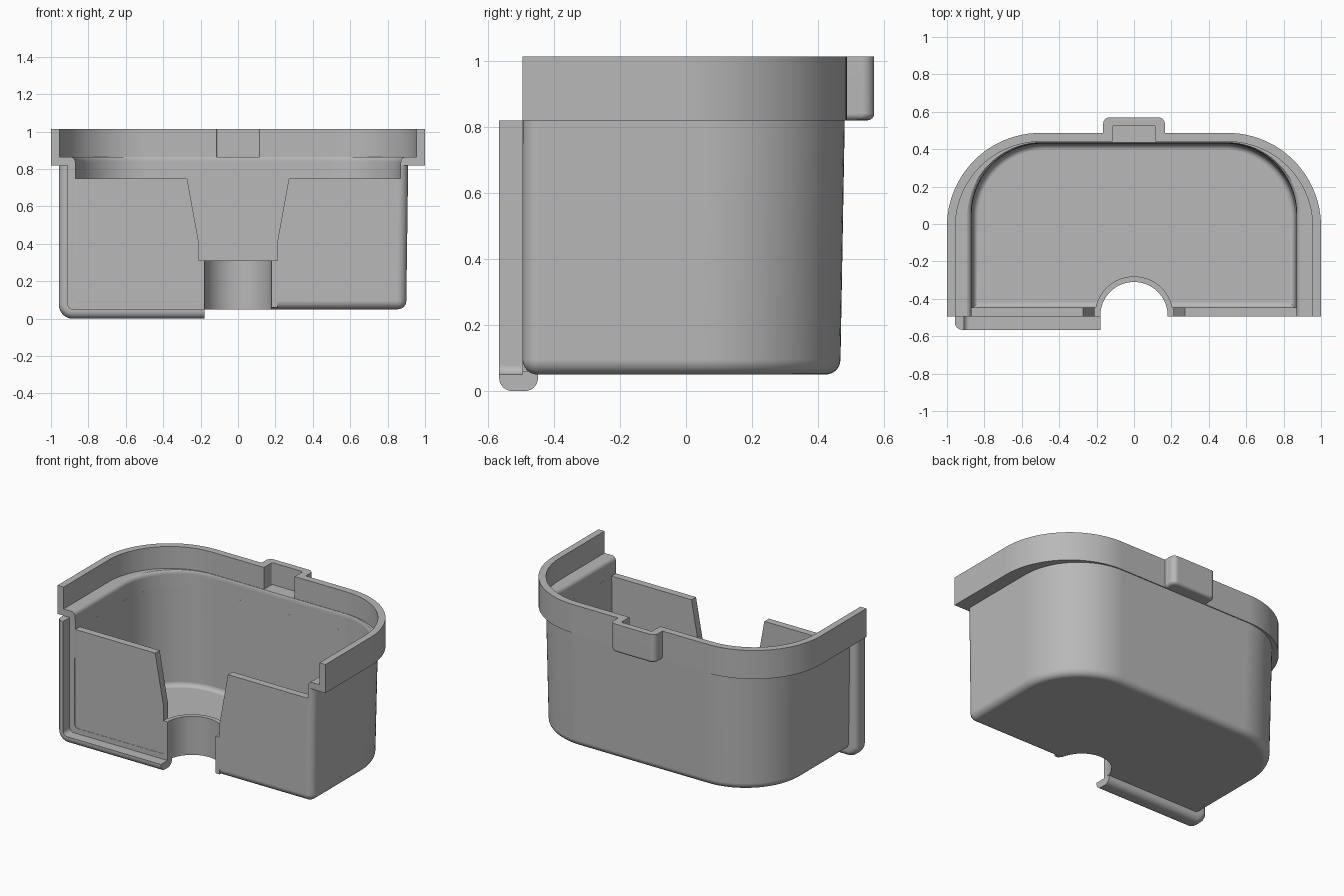
import bpy, bmesh, math
from mathutils import Vector

cube = bpy.data.objects.get("Cube")
if cube:
    bpy.data.objects.remove(cube, do_unlink=True)

grey = bpy.data.materials.new("plain_grey")
grey.use_nodes = True
COLOUR = (0.48, 0.48, 0.48, 1)
grey.diffuse_color = COLOUR
grey.node_tree.nodes["Principled BSDF"].inputs["Base Color"].default_value = COLOUR


def rounded_rect(x0, x1, y0, y1, radii, steps=14):
    """Outline with its own radius per corner: low-left, low-right, high-right, high-left."""
    pts = []
    signs = [(1, 1), (-1, 1), (-1, -1), (1, -1)]
    corners = [(x0, y0), (x1, y0), (x1, y1), (x0, y1)]
    for i, ((cx, cy), (sx, sy), r) in enumerate(zip(corners, signs, radii)):
        if r == 0:
            pts.append((cx, cy))
            continue
        for k in range(steps + 1):
            a = math.pi * (1 + i / 2 + k / steps / 2)
            pts.append((cx + sx * r + r * math.cos(a), cy + sy * r + r * math.sin(a)))
    return pts


def loft(name, sections, axis="z"):
    """Solid through matching outlines stacked along an axis."""
    bm = bmesh.new()
    rings = []
    for h, pts in sections:
        place = (lambda u, v: Vector((u, v, h))) if axis == "z" else (lambda u, v: Vector((u, h, v)))
        rings.append([bm.verts.new(place(u, v)) for u, v in pts])
    n = len(rings[0])
    for a, b in zip(rings, rings[1:]):
        for i in range(n):
            j = (i + 1) % n
            bm.faces.new((a[i], a[j], b[j], b[i]))
    bm.faces.new(rings[0][::-1])
    bm.faces.new(rings[-1])
    bmesh.ops.recalc_face_normals(bm, faces=bm.faces)
    mesh = bpy.data.meshes.new(name)
    bm.to_mesh(mesh)
    bm.free()
    mesh.materials.append(grey)
    obj = bpy.data.objects.new(name, mesh)
    bpy.context.collection.objects.link(obj)
    return obj


def combine(target, tool, operation):
    """Apply a boolean and remove the tool."""
    mod = target.modifiers.new("boolean", "BOOLEAN")
    mod.object, mod.operation, mod.solver = tool, operation, "EXACT"
    bpy.context.view_layer.objects.active = target
    bpy.ops.object.modifier_apply(modifier=mod.name)
    bpy.data.objects.remove(tool, do_unlink=True)


def d_shape(half, back, front, back_r, front_r=0):
    return rounded_rect(-half, half, front, back, [front_r, front_r, back_r, back_r], 24)


def fillet(radius, steps=6):
    """Pairs of (inset, height) for a rounded lower edge."""
    for k in range(steps + 1):
        a = math.pi / 2 * k / steps
        yield radius * (1 - math.sin(a)), radius * (1 - math.cos(a))


FRONT = -0.495

# Tapered tub with rounded bottom edge
levels = [(0.05 + h, d_shape(0.9 - i, 0.468 - i, FRONT + i, 0.42 - i, 0.05 - i))
          for i, h in fillet(0.045)]
levels.append((0.83, d_shape(0.91, 0.481, FRONT, 0.42, 0.05)))
tub = loft("tub", levels)

# Wider rim and rear clip housing
rim = loft("rim", [(z, d_shape(1, 0.487, FRONT, 0.5)) for z in (0.82, 1.013)])
combine(tub, rim, "UNION")
clip = [(0.82 + h, rounded_rect(-0.165 + i, 0.165 - i, 0.45, 0.57 - i, [0, 0, 0.035, 0.035]))
        for i, h in fillet(0.02, 4)]
clip.append((1.013, rounded_rect(-0.165, 0.165, 0.45, 0.57, [0, 0, 0.035, 0.035])))
combine(tub, loft("clip", clip), "UNION")

# Hollow: rim recess, clip pocket, ledge opening and main cavity
combine(tub, loft("rim_recess", [(z, d_shape(0.955, 0.44, -0.8, 0.455)) for z in (0.865, 1.2)]),
        "DIFFERENCE")
combine(tub, loft("clip_pocket", [(z, rounded_rect(-0.115, 0.115, 0.3, 0.527, [0, 0, 0.01, 0.01]))
                                  for z in (0.865, 1.2)]), "DIFFERENCE")
ledge = [(0.75, d_shape(0.868, 0.43, -0.8, 0.38))]
for k in range(7):
    a = math.pi / 2 * k / 6
    grow = 0.03 * (1 - math.cos(a))
    ledge.append((0.836 + 0.03 * math.sin(a),
                  d_shape(0.87 + grow, 0.431 + grow * 0.25, -0.8, 0.38 + grow)))
combine(tub, loft("ledge_opening", ledge), "DIFFERENCE")
cavity = [(0.09 + h, d_shape(0.86 - i, 0.425 - i, -0.447 + i, 0.38 - i))
          for i, h in fillet(0.03)]
cavity.append((0.76, d_shape(0.868, 0.43, -0.447, 0.38)))
combine(tub, loft("cavity", cavity), "DIFFERENCE")


def half_disc(radius, front):
    arc = [(radius * math.cos(math.pi * k / 32), -0.49 + radius * math.sin(math.pi * k / 32))
           for k in range(33)]
    return arc + [(-radius, front), (radius, front)]


# Curved collar around the front opening
combine(tub, loft("collar", [(z, half_disc(0.21, FRONT)) for z in (0.06, 0.31)]), "UNION")

# Overlapping lip along one front side and its bottom
lip_round = list(fillet(0.04))


def lip_outline(i):
    return rounded_rect(-0.958 + i, -0.18, i, 0.82, [0.075 - i, 0, 0, 0])


lip_sections = [(-0.566 + h, lip_outline(i)) for i, h in lip_round]
lip_sections += [(-0.448 - h, lip_outline(i)) for i, h in reversed(lip_round)]
lip = loft("front_lip", lip_sections, "y")
for inset, y0, y1 in ((0, -0.7, FRONT), (0.035, -0.51, -0.4)):
    inner = rounded_rect(-0.91 + inset, 0.1, 0.05 + inset, 1, [0.03, 0, 0, 0])
    combine(lip, loft("lip_cutter", [(y, inner) for y in (y0, y1)], "y"), "DIFFERENCE")
combine(tub, lip, "UNION")

# Round opening and flared notch in the front wall
combine(tub, loft("opening", [(z, half_disc(0.18, -0.7)) for z in (-0.1, 0.6)]), "DIFFERENCE")
half_notch = [(0.21, 0.31), (0.21, 0.41), (0.272, 0.75), (0.272, 0.8)]
notch = half_notch + [(-x, z) for x, z in reversed(half_notch)]
combine(tub, loft("notch", [(y, notch) for y in (-0.7, -0.44)], "y"), "DIFFERENCE")

# Smooth curves with crisp edges
tub.name = "open_front_tub"
bpy.ops.object.select_all(action="DESELECT")
tub.select_set(True)
bpy.context.view_layer.objects.active = tub
bpy.ops.object.shade_smooth_by_angle(angle=math.radians(30))
weighted = tub.modifiers.new("weighted_normals", "WEIGHTED_NORMAL")
weighted.keep_sharp = True
